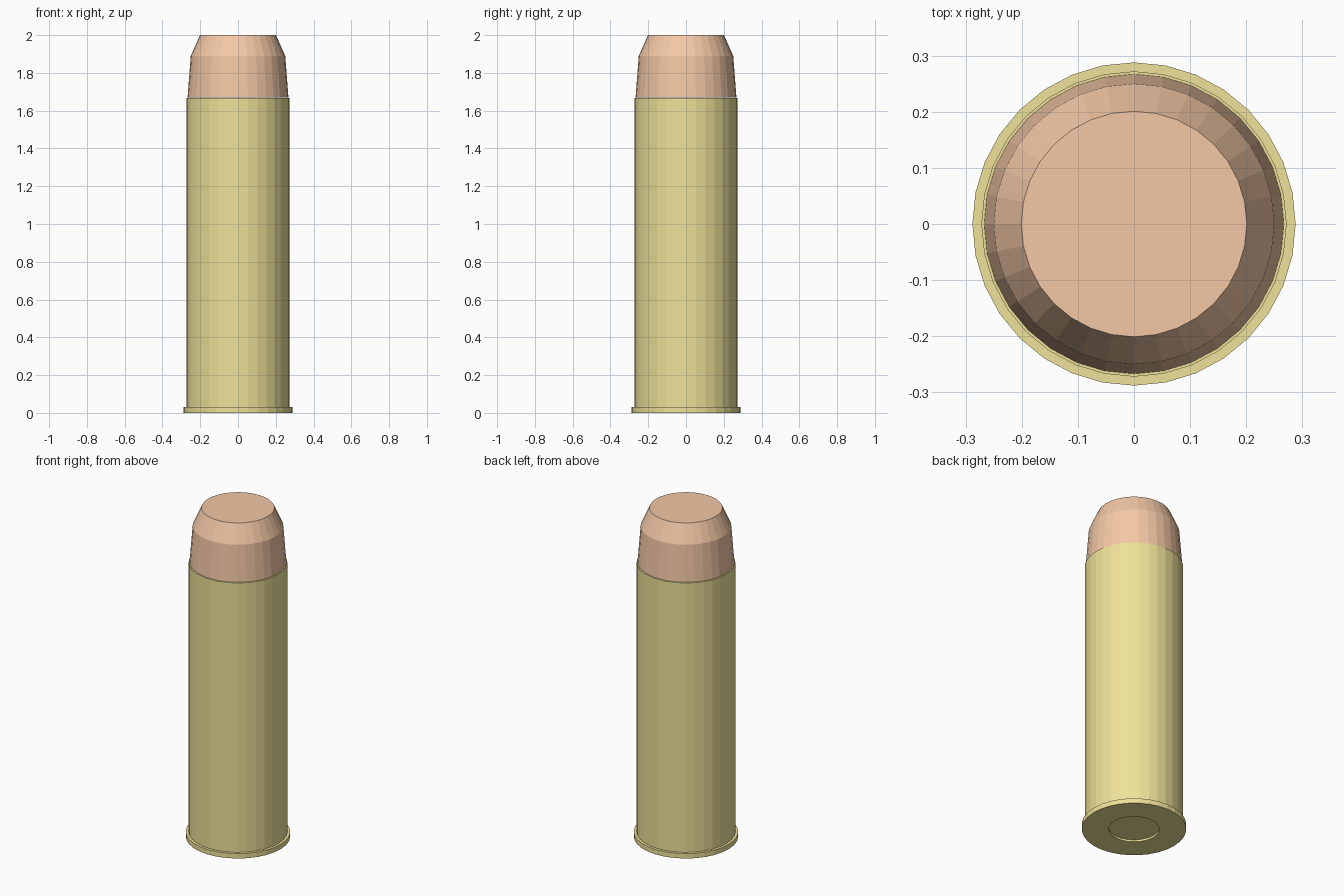
import bpy
import bmesh
from math import cos, sin, tau

if "Cube" in bpy.data.objects:
    bpy.data.objects.remove(bpy.data.objects["Cube"])

SIDES = 32


def material(name, color):
    mat = bpy.data.materials.new(name)
    mat.diffuse_color = color
    mat.use_nodes = True
    mat.node_tree.nodes["Principled BSDF"].inputs["Base Color"].default_value = mat.diffuse_color
    return mat


def lathe(name, profile, mat):
    """Revolve (radius, z) points, bottom to top, and cap both ends."""
    bm = bmesh.new()
    rings = [[bm.verts.new((r * cos(tau * i / SIDES), r * sin(tau * i / SIDES), z))
              for i in range(SIDES)] for r, z in profile]
    for low, high in zip(rings, rings[1:]):
        for i in range(SIDES):
            j = (i + 1) % SIDES
            bm.faces.new((low[i], low[j], high[j], high[i]))
    bm.faces.new(rings[0][::-1])
    bm.faces.new(rings[-1])
    bmesh.ops.recalc_face_normals(bm, faces=bm.faces)
    mesh = bpy.data.meshes.new(name)
    bm.to_mesh(mesh)
    bm.free()
    mesh.materials.append(mat)
    obj = bpy.data.objects.new(name, mesh)
    bpy.context.collection.objects.link(obj)
    return obj


brass = material("brass", (0.86, 0.76, 0.32, 1))
copper = material("copper", (0.90, 0.58, 0.38, 1))

# Casing: recessed base centre, rim, straight wall and flat mouth
lathe("casing", [(0.139, 0.012), (0.139, 0), (0.288, 0), (0.288, 0.03),
                 (0.272, 0.03), (0.272, 1.668)], brass)

# Tapered tip with a flat nose
lathe("tip", [(0.267, 1.67), (0.25, 1.89), (0.201, 2.0)], copper)
